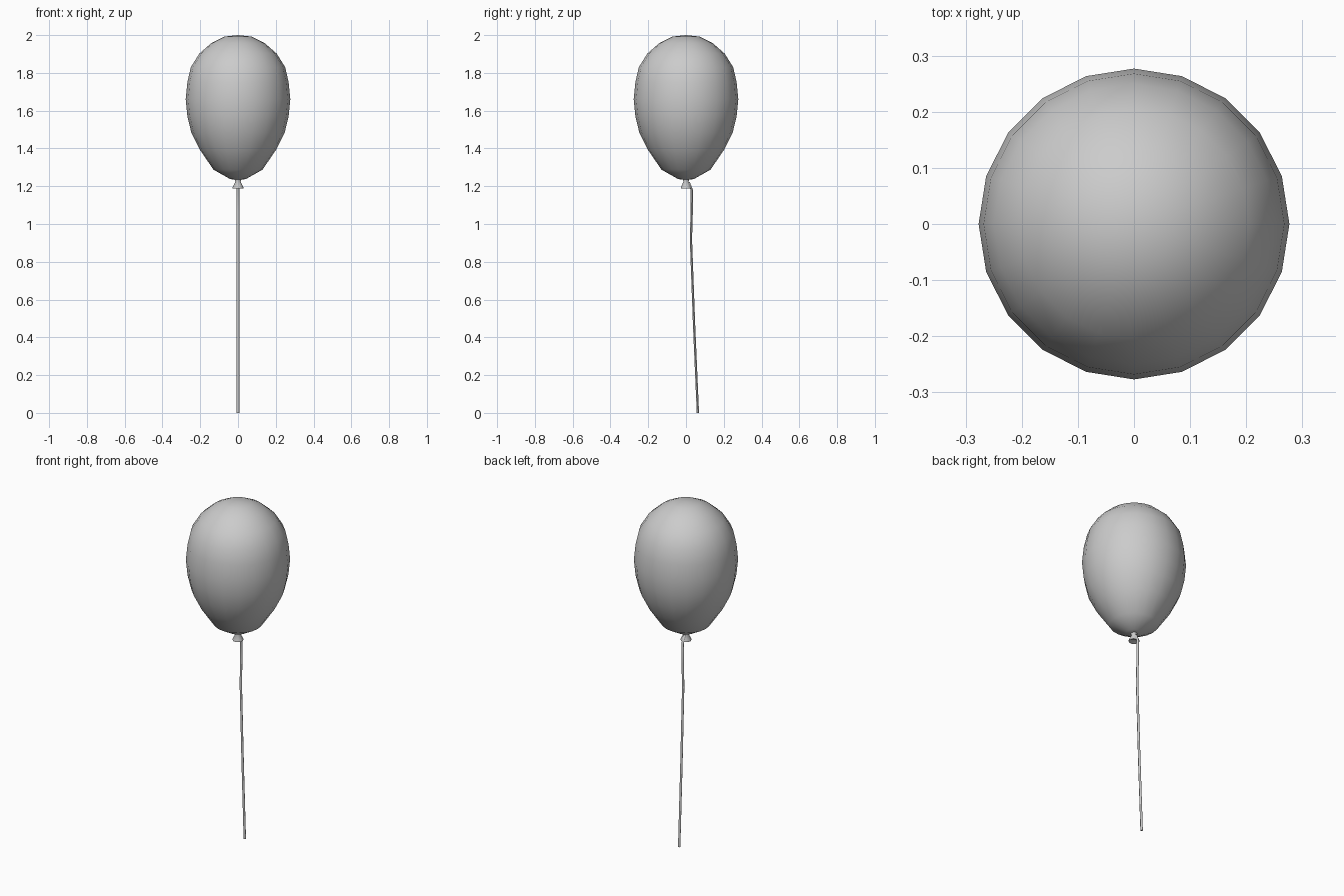
import bpy, bmesh
from math import cos, sin, pi, radians

if "Cube" in bpy.data.objects:
    bpy.data.objects.remove(bpy.data.objects["Cube"])


def loft(name, rings, sides, angle):
    """Skin a stack of horizontal rings (radius, y offset, z); radius 0 is a pole."""
    bm = bmesh.new()
    loops = []
    for r, y, z in rings:
        n = sides if r else 1
        loops.append([bm.verts.new((r * cos(2 * pi * i / sides),
                                    y + r * sin(2 * pi * i / sides), z))
                      for i in range(n)])
    for a, b in zip(loops, loops[1:]):
        for i in range(sides):
            j = (i + 1) % sides
            quad = [a[i % len(a)], a[j % len(a)], b[j % len(b)], b[i % len(b)]]
            bm.faces.new(list(dict.fromkeys(quad)))
    bmesh.ops.recalc_face_normals(bm, faces=bm.faces)
    mesh = bpy.data.meshes.new(name)
    bm.to_mesh(mesh)
    bm.free()
    obj = bpy.data.objects.new(name, mesh)
    bpy.context.collection.objects.link(obj)
    bpy.context.view_layer.objects.active = obj
    obj.select_set(True)
    bpy.ops.object.shade_smooth_by_angle(angle=radians(angle))
    obj.select_set(False)
    return obj


# Inflated egg-shaped body
body = [(0, 2.0), (0.073, 1.992), (0.141, 1.958), (0.205, 1.902), (0.25, 1.83),
        (0.268, 1.75), (0.277, 1.66), (0.268, 1.57), (0.247, 1.483),
        (0.203, 1.395), (0.13, 1.288), (0.042, 1.238), (0, 1.232)]
loft("balloon_body", [(r, 0, z) for r, z in body], 20, 60)

# Tied neck flaring into a hollow lip
neck = [(0, 1.245), (0.02, 1.24), (0.014, 1.224), (0.028, 1.196),
        (0.029, 1.188), (0.022, 1.188), (0, 1.212)]
loft("balloon_neck", [(r, 0, z) for r, z in neck], 10, 50)

# Slightly bent string hanging from the back of the neck
path = [(0, 1.225), (0.014, 1.222), (0.031, 1.18), (0.03, 1.06), (0.026, 0.92),
        (0.043, 0.46), (0.063, 0)]
rings = [(0, *path[0])] + [(0.007, y, z) for y, z in path[1:]] + [(0, *path[-1])]
loft("string", rings, 6, 60)
